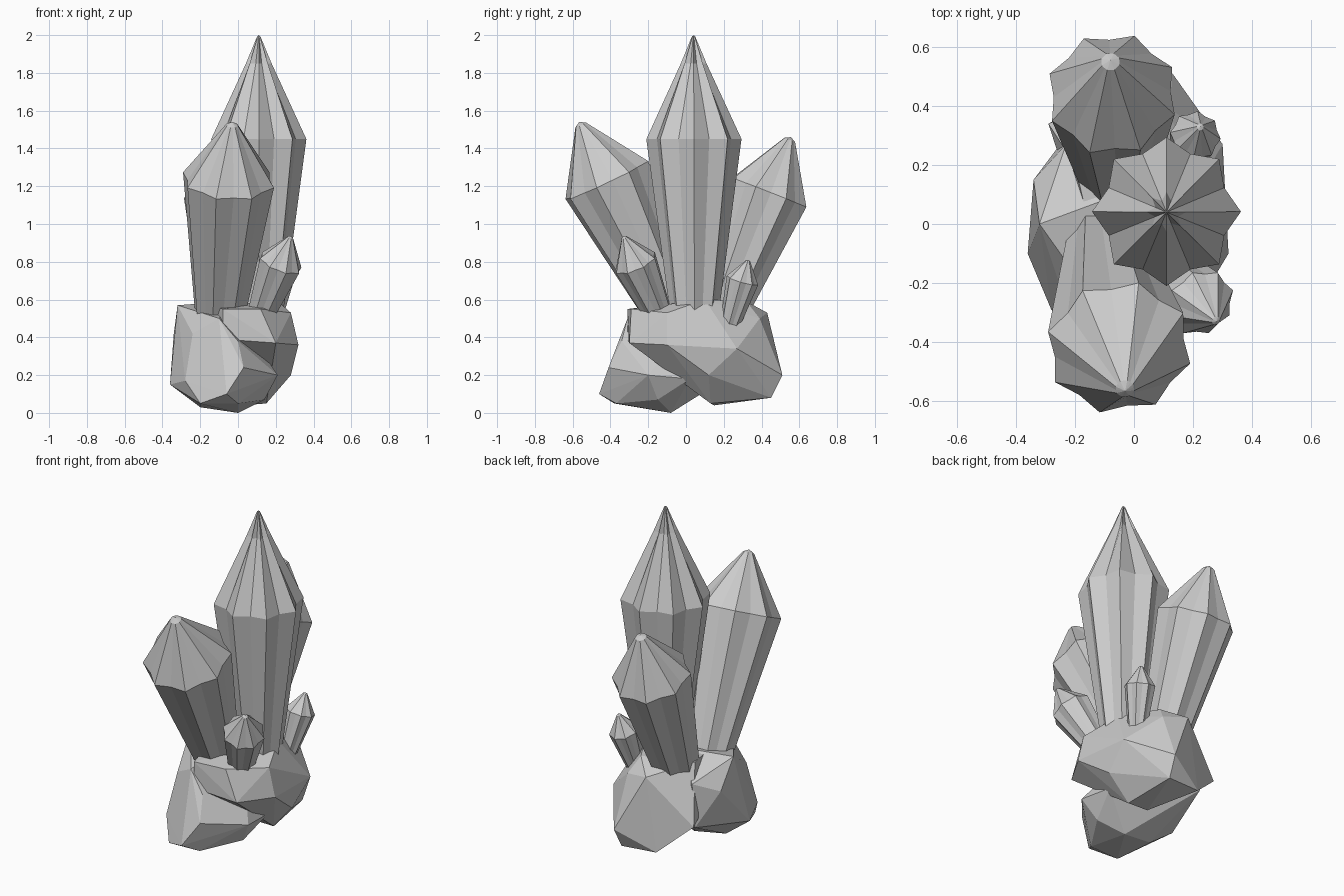
import bpy, bmesh, math
from mathutils import Vector

if "Cube" in bpy.data.objects:
    bpy.data.objects.remove(bpy.data.objects["Cube"])


def make_object(name, bm):
    bmesh.ops.recalc_face_normals(bm, faces=bm.faces[:])
    mesh = bpy.data.meshes.new(name)
    bm.to_mesh(mesh)
    bm.free()
    obj = bpy.data.objects.new(name, mesh)
    bpy.context.collection.objects.link(obj)
    return obj


def crystal(name, base, tip, rings, points=8, spin=0.0):
    """Fluted crystal; rings are (fraction along axis, radius, valley ratio)."""
    base, tip = Vector(base), Vector(tip)
    axis = tip - base
    turn = axis.to_track_quat('Z', 'Y')
    n = points * 2
    bm = bmesh.new()
    loops = []
    for frac, radius, valley in rings:
        loop = []
        for i in range(n):
            a = i * math.tau / n + spin
            r = radius * (valley if i % 2 else 1)
            p = Vector((r * math.cos(a), r * math.sin(a), frac * axis.length))
            loop.append(bm.verts.new(base + turn @ p))
        loops.append(loop)
    for low, high in zip(loops, loops[1:]):
        for i in range(n):
            j = (i + 1) % n
            bm.faces.new((low[i], low[j], high[j], high[i]))
    bm.faces.new(loops[0][::-1])
    top = bm.verts.new(tip)
    for i in range(n):
        bm.faces.new((loops[-1][i], loops[-1][(i + 1) % n], top))
    return make_object(name, bm)


def rock(name, corners):
    """Faceted boulder wrapped around a few corner points."""
    bm = bmesh.new()
    for c in corners:
        bm.verts.new(c)
    bmesh.ops.convex_hull(bm, input=bm.verts[:])
    loose = [v for v in bm.verts if not v.link_faces]
    bmesh.ops.delete(bm, geom=loose, context='VERTS')
    return make_object(name, bm)


# tall centre crystal with a pinched, star-shaped tip
crystal("main_crystal", (0.11, 0.045, 0.5), (0.11, 0.04, 2.0),
        [(0, 0.125, 0.86), (0.633, 0.252, 0.84), (0.9, 0.068, 0.6), (0.995, 0.009, 0.5)])

# leaning crystals with small blunt tips: base, tip, shoulder fraction, radii, spin
half = math.pi / 8
for name, base, tip, frac, r0, r1, cap, spin in (
        ("front_crystal", (-0.1, -0.06, 0.48), (-0.03, -0.565, 1.54), 0.71, 0.13, 0.25, 0.032, half),
        ("rear_crystal", (-0.06, 0.17, 0.48), (-0.08, 0.555, 1.46), 0.70, 0.13, 0.225, 0.032, half),
        ("small_front_crystal", (0.12, -0.145, 0.52), (0.28, -0.33, 0.935), 0.66, 0.075, 0.12, 0.015, half),
        ("small_rear_crystal", (0.17, 0.23, 0.46), (0.225, 0.33, 0.81), 0.69, 0.052, 0.087, 0.012, half)):
    crystal(name, base, tip,
            [(0, r0, 0.88), (frac, r1, 0.88), (0.985, cap, 0.95)], spin=spin)

# lower front boulder
rock("front_rock", [
    (0, -0.08, 0), (-0.2, -0.1, 0.03), (-0.36, -0.1, 0.15), (-0.2, -0.38, 0.05),
    (0.0, -0.37, 0.05), (-0.06, -0.46, 0.1), (0.14, -0.15, 0.07), (0.21, -0.2, 0.2),
    (0.19, 0.02, 0.18), (0.03, -0.41, 0.24), (-0.28, -0.29, 0.17), (-0.24, -0.24, 0.42),
    (-0.1, -0.31, 0.5), (0.0, -0.34, 0.38), (-0.32, 0.0, 0.57), (-0.34, 0.15, 0.42),
    (-0.25, 0.27, 0.22), (-0.23, 0.27, 0.48), (-0.05, 0.1, 0.59)])

# upper rear boulder, overhanging the front one
rock("rear_rock", [
    (0.15, 0.13, 0.05), (0.03, 0.15, 0.04), (0.12, 0.45, 0.08), (-0.1, 0.43, 0.09),
    (0.13, 0.51, 0.2), (0.28, 0.12, 0.2), (0.32, -0.1, 0.36), (0.3, 0.27, 0.34),
    (0.28, -0.1, 0.53), (0.2, -0.3, 0.37), (0.12, -0.29, 0.55), (-0.08, -0.31, 0.39),
    (-0.08, -0.31, 0.55), (0.12, 0.39, 0.5), (-0.03, 0.43, 0.53), (0.08, 0.32, 0.59),
    (-0.2, 0.2, 0.58), (-0.29, 0.34, 0.26), (0.2, 0.1, 0.6)])
